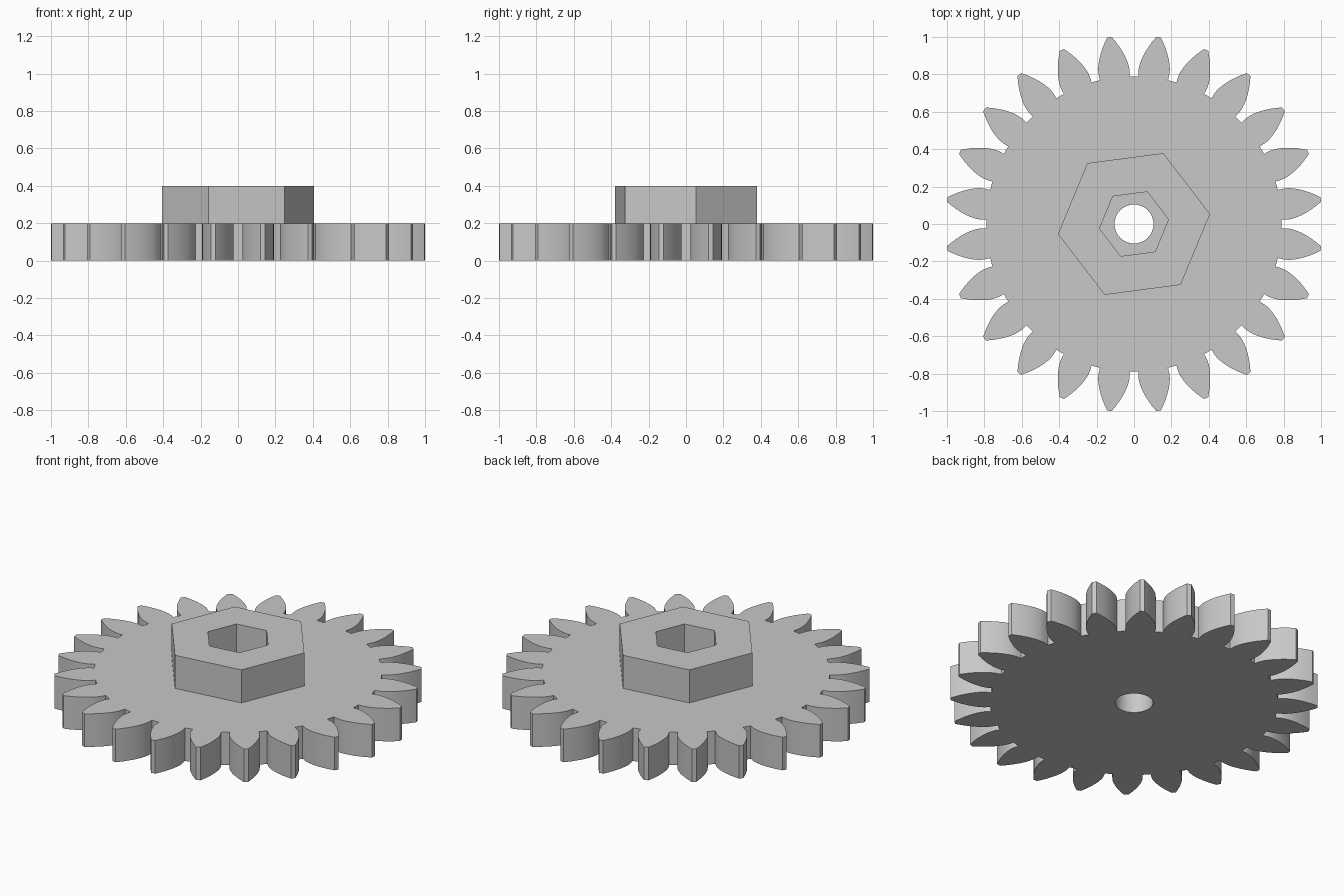
import bpy, bmesh
from math import acos, cos, sin, tan, pi, radians

cube = bpy.data.objects.get("Cube")
if cube:
    bpy.data.objects.remove(cube)

GREY = (0.58, 0.58, 0.58, 1.0)
mat = bpy.data.materials.new("plain grey")
mat.use_nodes = True
mat.diffuse_color = GREY
mat.node_tree.nodes["Principled BSDF"].inputs["Base Color"].default_value = GREY

TEETH = 24
ROOT, BASE, TIP = 0.79, 0.825, 1.007
HALF_ROOT_ANGLE = 0.1015
FLANK_STEPS = 8
TURN = radians(7.5)


def polar(r, a):
    return (r * cos(a), r * sin(a))


def ring(radius, sides, turn=0.0):
    return [polar(radius, turn + 2 * pi * i / sides) for i in range(sides)]


def half_angle(r):
    """Half the angular tooth thickness at radius r on an involute flank."""
    a = acos(min(1.0, BASE / r))
    return HALF_ROOT_ANGLE - (tan(a) - a)


def gear_outline():
    radii = [ROOT] + [BASE + (TIP - BASE) * i / FLANK_STEPS
                      for i in range(FLANK_STEPS + 1)]
    points = []
    for k in range(TEETH):
        centre = TURN + 2 * pi * k / TEETH
        points += [polar(r, centre - half_angle(r)) for r in radii]
        points += [polar(r, centre + half_angle(r)) for r in reversed(radii)]
    return points


def extruded_plate(name, loops, z0, z1):
    """Solid plate from an outer loop and the holes inside it."""
    curve = bpy.data.curves.new(name, "CURVE")
    curve.dimensions = "2D"
    curve.fill_mode = "BOTH"
    curve.extrude = (z1 - z0) / 2
    for loop in loops:
        spline = curve.splines.new("POLY")
        spline.points.add(len(loop) - 1)
        for p, (x, y) in zip(spline.points, loop):
            p.co = (x, y, 0, 1)
        spline.use_cyclic_u = True
    obj = bpy.data.objects.new(name, curve)
    bpy.context.collection.objects.link(obj)
    bpy.ops.object.select_all(action="DESELECT")
    obj.select_set(True)
    bpy.context.view_layer.objects.active = obj
    bpy.ops.object.convert(target="MESH")
    obj = bpy.context.view_layer.objects.active
    obj.name = name

    # Weld caps to walls and lift into place
    bm = bmesh.new()
    bm.from_mesh(obj.data)
    bmesh.ops.remove_doubles(bm, verts=bm.verts, dist=1e-5)
    bmesh.ops.recalc_face_normals(bm, faces=bm.faces)
    bmesh.ops.translate(bm, verts=bm.verts, vec=(0, 0, (z0 + z1) / 2))
    bm.to_mesh(obj.data)
    bm.free()
    obj.data.materials.clear()
    obj.data.materials.append(mat)
    bpy.ops.object.shade_smooth_by_angle(angle=radians(30))
    return obj


# Toothed wheel with a round bore
extruded_plate("gear_wheel", [gear_outline(), ring(0.104, 48)], 0.0, 0.2)

# Hexagonal hub with a hexagonal socket
extruded_plate("hex_hub", [ring(0.41, 6, TURN), ring(0.186, 6, TURN)], 0.2, 0.4)
